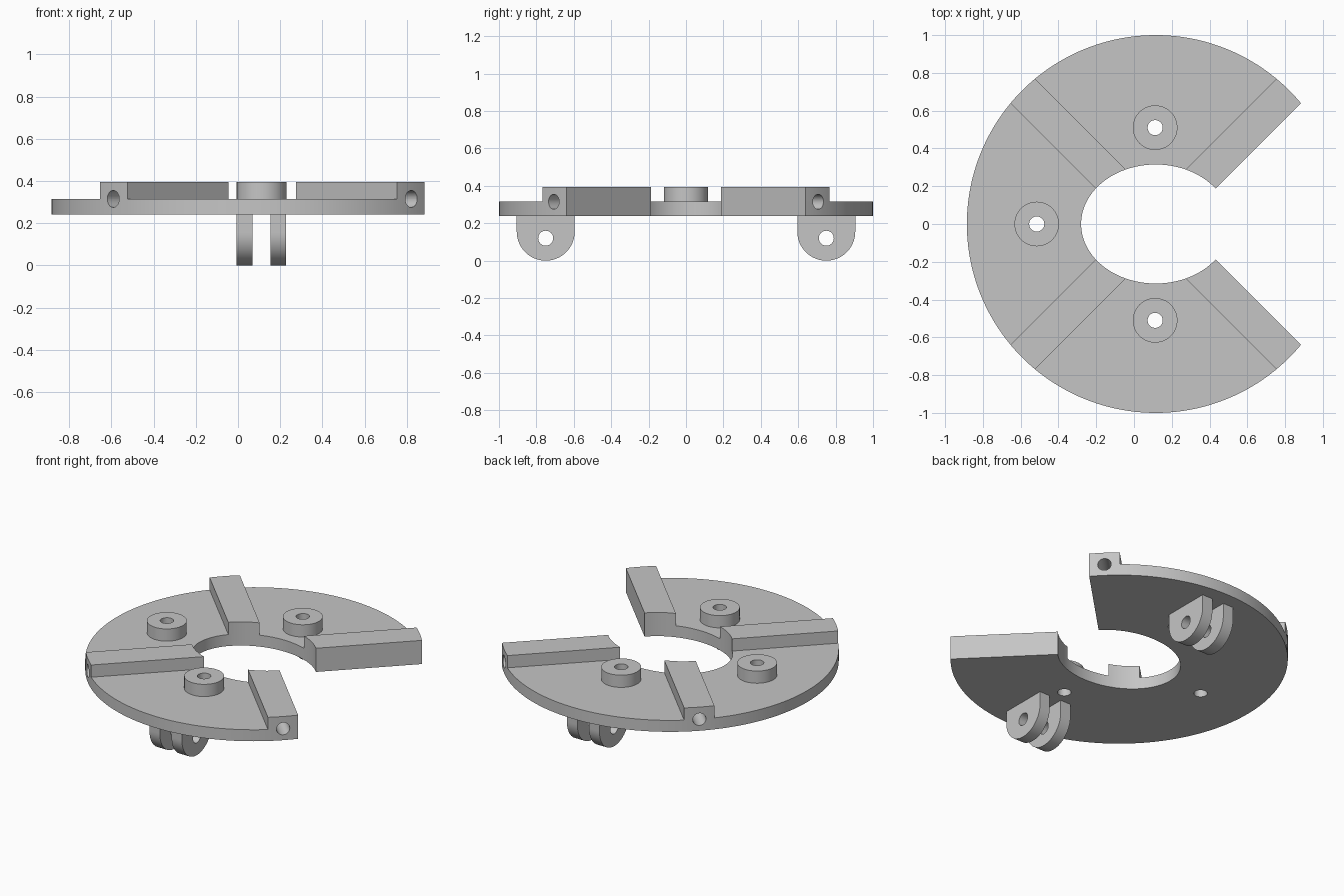
import bpy, bmesh
from math import pi, sin, cos, sqrt, atan2, radians
from mathutils import Matrix, Vector

cube = bpy.data.objects.get("Cube")
if cube:
    bpy.data.objects.remove(cube, do_unlink=True)

CX = 0.115                      # centre of the disc in x
BORE_A, BORE_B = 0.395, 0.315   # half axes of the oval bore
HALF = 0.091                    # half width of a rib
Z0, Z1, Z2 = 0.24, 0.315, 0.395 # plate bottom, plate top, rib top
HOLE = 0.04                     # radius of every drilled hole

grey = bpy.data.materials.new("plain grey")
grey.use_nodes = True
grey.diffuse_color = (0.56, 0.56, 0.56, 1)
grey.node_tree.nodes["Principled BSDF"].inputs["Base Color"].default_value = (0.56, 0.56, 0.56, 1)


def make_object(name, bm):
    bmesh.ops.recalc_face_normals(bm, faces=bm.faces)
    mesh = bpy.data.meshes.new(name)
    bm.to_mesh(mesh)
    bm.free()
    mesh.materials.append(grey)
    obj = bpy.data.objects.new(name, mesh)
    bpy.context.collection.objects.link(obj)
    return obj


def prism(name, points, push):
    """Extrude a closed outline of 3D points along the vector push."""
    bm = bmesh.new()
    face = bm.faces.new([bm.verts.new(p) for p in points])
    ext = bmesh.ops.extrude_face_region(bm, geom=[face], use_keep_orig=True)
    moved = [v for v in ext["geom"] if isinstance(v, bmesh.types.BMVert)]
    bmesh.ops.translate(bm, verts=moved, vec=push)
    return make_object(name, bm)


def add_cylinder(bm, centre, axis, radius, length, segments=48):
    turn = Vector(axis).to_track_quat('Z', 'Y').to_matrix().to_4x4()
    bmesh.ops.create_cone(bm, cap_ends=True, segments=segments, radius1=radius,
                          radius2=radius, depth=length,
                          matrix=Matrix.Translation(centre) @ turn)


def rim(angle, s):
    """Point on the outer circle, offset s sideways from a ray."""
    t = sqrt(1 - s * s)
    return t * cos(angle) - s * sin(angle), t * sin(angle) + s * cos(angle)


def bore(angle, s):
    """Point on the oval bore, offset s sideways from a ray."""
    c, n = cos(angle), sin(angle)
    p, q = 1 / BORE_A ** 2, 1 / BORE_B ** 2
    a = c * c * p + n * n * q
    b = 2 * s * c * n * (q - p)
    k = s * s * (n * n * p + c * c * q) - 1
    t = (-b + sqrt(b * b - 4 * a * k)) / (2 * a)
    return t * c - s * n, t * n + s * c


parts = []

# Open ring plate
N = 128
x, y = rim(pi / 4, -HALF)
start = atan2(y, x)
x, y = bore(pi / 4, -HALF)
inner = atan2(y / BORE_B, x / BORE_A)
outline = []
for i in range(N + 1):
    a = start + (2 * pi - 2 * start) * i / N
    outline.append((CX + cos(a), sin(a), Z0))
for i in range(N + 1):
    a = 2 * pi - inner - (2 * pi - 2 * inner) * i / N
    outline.append((CX + BORE_A * cos(a), BORE_B * sin(a), Z0))
parts.append(prism("ring_plate", outline, (0, 0, Z1 - Z0)))

# Four diagonal ribs, trimmed to the rim and the bore
names = ["back_left_rib", "back_right_rib", "front_right_rib", "front_left_rib"]
offsets = [HALF * (i / 5 - 1) for i in range(11)]
for i, name in enumerate(names):
    a = pi / 4 + i * pi / 2
    pts = [rim(a, s) for s in offsets] + [bore(a, s) for s in reversed(offsets)]
    parts.append(prism(name, [(CX + px, py, Z1) for px, py in pts], (0, 0, Z2 - Z1)))

# Round bosses
bosses = {"back_boss": (CX - 0.003, 0.51), "front_boss": (CX - 0.003, -0.51),
          "right_boss": (-0.515, 0)}
for name, (bx, by) in bosses.items():
    bm = bmesh.new()
    add_cylinder(bm, (bx, by, (Z1 + Z2) / 2), (0, 0, 1), 0.118, Z2 - Z1, 64)
    parts.append(make_object(name, bm))

# Pairs of round-ended lugs below the plate
LUG_R, LUG_Y = 0.155, 0.75
for side, sy in (("front", -1), ("back", 1)):
    for label, lx in (("right", -0.007), ("left", 0.153)):
        pts = [(lx, sy * LUG_Y - LUG_R, Z0), (lx, sy * LUG_Y + LUG_R, Z0)]
        for i in range(33):
            a = -pi * i / 32
            pts.append((lx, sy * LUG_Y + LUG_R * cos(a), LUG_R + LUG_R * sin(a)))
        parts.append(prism(f"{side}_{label}_lug", pts, (0.075, 0, 0)))

# Drills: bolt holes, blind holes in the rib ends, pin holes in the lugs
bm = bmesh.new()
for bx, by in bosses.values():
    add_cylinder(bm, (bx, by, Z1), (0, 0, 1), HOLE, 0.3)
for i in range(4):
    a = pi / 4 + i * pi / 2
    d = Vector((cos(a), sin(a), 0))
    add_cylinder(bm, Vector((CX, 0, Z1)) + d * 0.9, d, HOLE, 0.3)
for sy in (-1, 1):
    add_cylinder(bm, (CX, sy * LUG_Y, 0.12), (1, 0, 0), HOLE, 0.5)
drills = make_object("drills", bm)
drills.hide_render = True

for obj in parts:
    mod = obj.modifiers.new("drill", 'BOOLEAN')
    mod.operation = 'DIFFERENCE'
    mod.solver = 'EXACT'
    mod.object = drills
    bpy.ops.object.select_all(action='DESELECT')
    obj.select_set(True)
    bpy.context.view_layer.objects.active = obj
    bpy.ops.object.modifier_apply(modifier=mod.name)
    bpy.ops.object.shade_smooth_by_angle(angle=radians(30))
bpy.data.objects.remove(drills, do_unlink=True)
